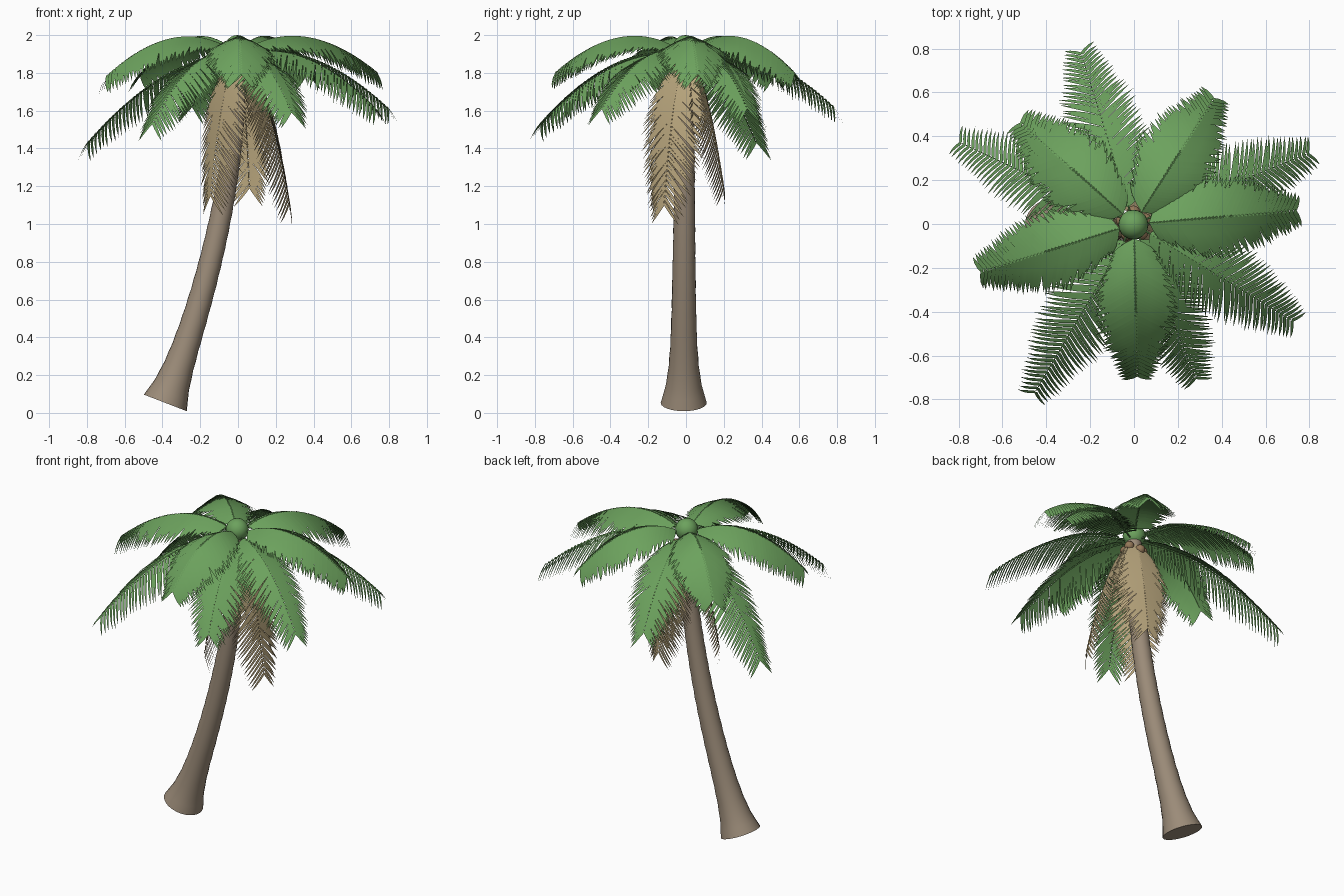
import bpy, bmesh, math, random
from mathutils import Vector

if "Cube" in bpy.data.objects:
    bpy.data.objects.remove(bpy.data.objects["Cube"])

random.seed(4)


def material(name, rgb):
    m = bpy.data.materials.new(name)
    m.diffuse_color = (*rgb, 1)
    m.use_nodes = True
    m.node_tree.nodes["Principled BSDF"].inputs["Base Color"].default_value = m.diffuse_color
    return m


GREEN = material("leaf_green", (0.15, 0.36, 0.11))
TAN = material("dry_leaf", (0.47, 0.37, 0.20))
BARK = material("bark", (0.33, 0.26, 0.19))
NUT = material("nut_brown", (0.30, 0.19, 0.10))


def finish(bm, name, mat):
    me = bpy.data.meshes.new(name)
    bm.to_mesh(me)
    bm.free()
    me.materials.append(mat)
    for p in me.polygons:
        p.use_smooth = True
    ob = bpy.data.objects.new(name, me)
    bpy.context.collection.objects.link(ob)
    bpy.ops.object.select_all(action='DESELECT')
    bpy.context.view_layer.objects.active = ob
    ob.select_set(True)
    bpy.ops.object.shade_smooth_by_angle(angle=math.radians(50))
    return ob


def bezier(a, b, c, t):
    point = a * (1 - t) ** 2 + b * 2 * t * (1 - t) + c * t * t
    tangent = ((b - a) * (1 - t) + (c - b) * t).normalized()
    return point, tangent


def tube(bm, rings, sides):
    """Skin rings given as (centre, axis u, axis v, radius), with end caps."""
    loops = []
    for p, u, v, r in rings:
        loops.append([bm.verts.new(p + r * (u * math.cos(k * math.tau / sides) + v * math.sin(k * math.tau / sides)))
                      for k in range(sides)])
    for l0, l1 in zip(loops, loops[1:]):
        for k in range(sides):
            j = (k + 1) % sides
            bm.faces.new((l0[k], l0[j], l1[j], l1[k]))
    bm.faces.new(loops[0][::-1])
    bm.faces.new(loops[-1])
    bmesh.ops.recalc_face_normals(bm, faces=bm.faces)


# Leaning trunk with a flared foot and faint rings
bm = bmesh.new()
rings = []
side = Vector((0, 1, 0))
for i in range(41):
    t = i / 40
    p, tan = bezier(Vector((-0.385, -0.012, 0.053)), Vector((0, -0.012, 1.05)), Vector((0, 0, 1.92)), t)
    r = 0.044 + 0.026 * (1 - t) + 0.053 * math.exp(-t / 0.07) + (0.001 if i % 2 else -0.001)
    rings.append((p, side.cross(tan).normalized(), side, r))
tube(bm, rings, 24)
finish(bm, "trunk", BARK)


def frond(name, tip, ctrl, mat, start=1.90, width=0.25, half=0.012, pairs=40, droop=0.45, sweep=(20, 62)):
    """Arched midrib with rows of drooping leaflets; ctrl = (radius share, height)."""
    tip = Vector(tip)
    d = Vector((tip.x, tip.y, 0))
    reach = d.length
    d.normalize()
    s = Vector((-d.y, d.x, 0))
    a = d * 0.03 + Vector((0, 0, start))
    b = d * reach * ctrl[0] + Vector((0, 0, ctrl[1]))
    bm = bmesh.new()
    # midrib
    rings = []
    for i in range(13):
        p, t = bezier(a, b, tip, i / 12)
        n = t.cross(s)
        rings.append((p - n * 0.006, n, s, 0.005 - 0.003 * i / 12))
    tube(bm, rings, 5)
    # leaflets
    for i in range(pairs):
        u = 0.08 + 0.92 * i / (pairs - 1)
        p, t = bezier(a, b, tip, u)
        n = t.cross(s)
        grow = min(1, 0.35 + 1.9 * u)
        taper = 1 - 0.48 * max(0, (u - 0.55) / 0.45) ** 1.5
        for sign in (-1, 1):
            length = width * grow * taper * random.uniform(0.93, 1.05)
            f = math.radians(sweep[0] + (sweep[1] - sweep[0]) * u + random.uniform(-2, 2))
            flat = s * sign * math.cos(f) + t * math.sin(f)
            w = (t * math.cos(f) - s * sign * math.sin(f)) * half
            m1 = p + (flat - n * droop * 0.7).normalized() * length * 0.35
            m2 = m1 + (flat - n * droop).normalized() * length * 0.33
            end = m2 + (flat - n * droop * 1.3).normalized() * length * 0.32
            v = [bm.verts.new(q) for q in (p - w, p + w, m1 + w, m1 - w,
                                           m2 + w * 0.75, m2 - w * 0.75, end)]
            for ids in ((0, 1, 2, 3), (3, 2, 4, 5), (5, 4, 6)):
                order = ids if sign < 0 else ids[::-1]
                bm.faces.new([v[k] for k in order])
    bm.normal_update()
    finish(bm, name, mat)


# Upper tier of broad, dense fronds
for i, (x, y, z) in enumerate([(0.73, 0.06, 1.81), (0.36, 0.565, 1.81), (-0.51, 0.455, 1.80),
                               (-0.69, -0.215, 1.79), (0.015, -0.685, 1.81)]):
    frond(f"upper_frond_{i + 1}", (x, y, z), (0.48, 2.115), GREEN, start=1.92,
          half=0.013, droop=0.55, sweep=(14, 48))

# Lower tier of more open fronds
lower = [(0.79, 0.32, 1.62, 1.99), (-0.24, 0.775, 1.63, 1.99), (-0.79, 0.37, 1.44, 1.89),
         (-0.45, -0.765, 1.54, 1.97), (0.72, -0.44, 1.62, 1.99), (0.28, -0.70, 1.60, 1.94)]
for i, (x, y, z, c) in enumerate(lower):
    frond(f"lower_frond_{i + 1}", (x, y, z), (0.5, c), GREEN, half=0.0085, droop=0.45, sweep=(20, 52))

# Dry fronds hanging along the trunk
for i, (x, y, z) in enumerate([(0.27, -0.115, 1.11), (0.06, 0.20, 1.20), (-0.145, -0.14, 1.16)]):
    frond(f"dry_frond_{i + 1}", (x, y, z), (0.6, 1.73), TAN, start=1.87, width=0.265,
          half=0.0075, droop=0.28, sweep=(32, 54))


def ball(name, centre, radius, mat):
    bm = bmesh.new()
    bmesh.ops.create_uvsphere(bm, u_segments=20, v_segments=12, radius=radius)
    bmesh.ops.translate(bm, verts=bm.verts, vec=centre)
    finish(bm, name, mat)


# Crown bud and a cluster of nuts beneath it
ball("crown_bud", (-0.003, -0.003, 1.932), 0.068, GREEN)
for i in range(5):
    ang = math.radians(20 + 72 * i)
    ball(f"nut_{i + 1}", (0.055 * math.cos(ang), 0.055 * math.sin(ang), 1.835 - 0.02 * (i % 2)), 0.029, NUT)
